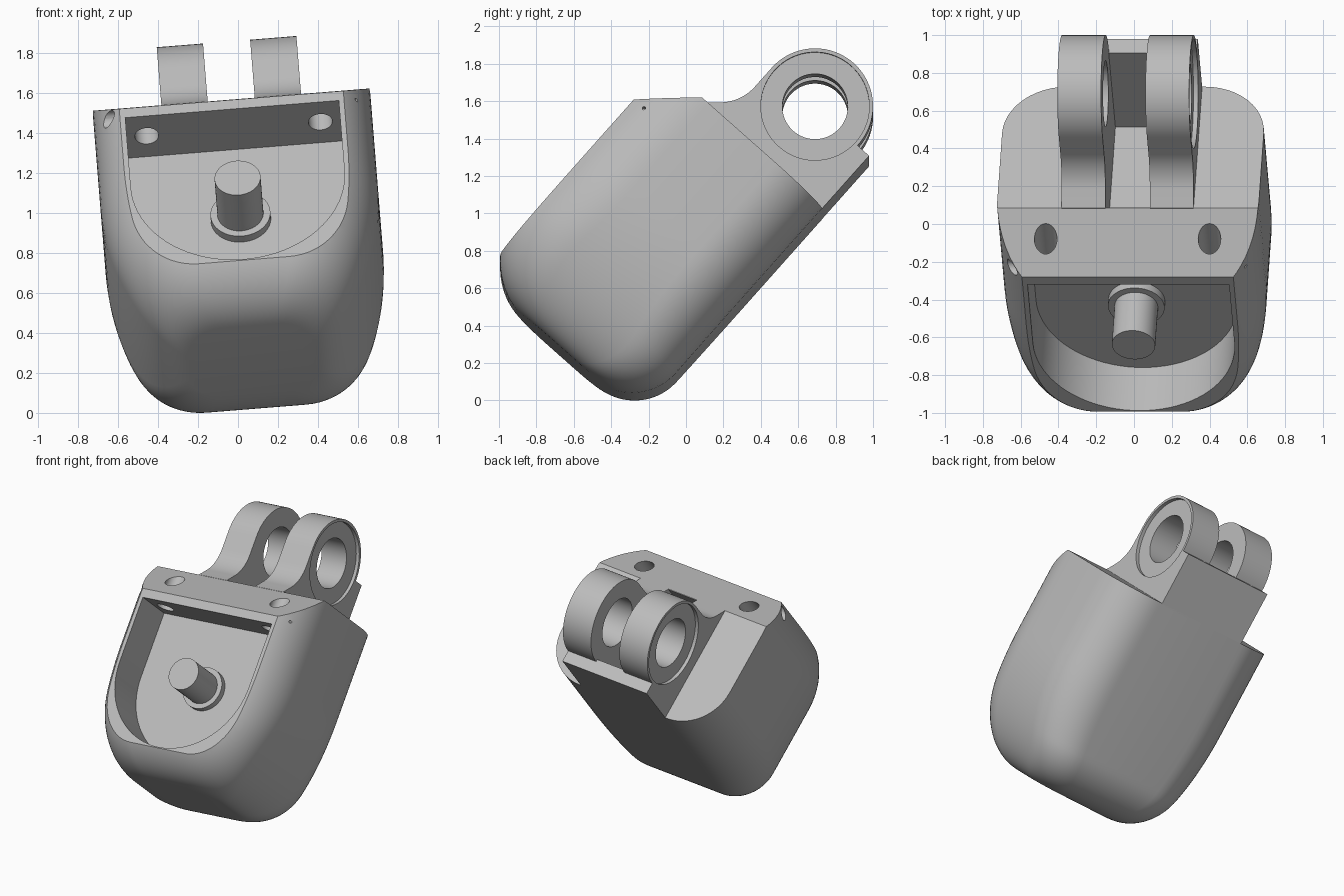
import bpy, bmesh, math
from mathutils import Matrix

if "Cube" in bpy.data.objects:
    bpy.data.objects.remove(bpy.data.objects["Cube"])

# One grey material
grey = bpy.data.materials.new("plain_grey")
grey.use_nodes = True
colour = (0.5, 0.5, 0.5, 1)
grey.diffuse_color = colour
grey.node_tree.nodes["Principled BSDF"].inputs["Base Color"].default_value = colour

# Pose of the whole part: leaning back, rolled slightly sideways
LEAN = 41.6
POSE = (Matrix.Translation((0.092, 0, 0)) @ Matrix.Rotation(math.radians(-4.6), 4, 'Y')
        @ Matrix.Rotation(math.radians(-LEAN), 4, 'X'))

BACK, FRONT, TOP, BOTTOM = -0.12, -1.25, 1.23, -0.25
RING_Y, RING_Z, RING_R = -0.513, 1.617, 0.31
FLOOR = -0.945
PLATE = -0.22


def arc(cx, cy, rx, start, end, n=16, ry=None):
    ry = rx if ry is None else ry
    angles = [math.radians(start + (end - start) * i / n) for i in range(n + 1)]
    return [(cx + rx * math.cos(t), cy + ry * math.sin(t)) for t in angles]


def make(name, bm):
    bmesh.ops.recalc_face_normals(bm, faces=bm.faces)
    mesh = bpy.data.meshes.new(name)
    bm.to_mesh(mesh)
    bm.free()
    mesh.materials.append(grey)
    obj = bpy.data.objects.new(name, mesh)
    bpy.context.collection.objects.link(obj)
    return obj


def loft(name, rings):
    bm = bmesh.new()
    loops = [[bm.verts.new(p) for p in ring] for ring in rings]
    for low, high in zip(loops, loops[1:]):
        for i in range(len(low)):
            j = (i + 1) % len(low)
            bm.faces.new((low[i], low[j], high[j], high[i]))
    bm.faces.new(loops[0])
    bm.faces.new(loops[-1])
    return make(name, bm)


def prism(name, outline, axis, lo, hi):
    place = {'x': lambda p, d: (d, p[0], p[1]),
             'y': lambda p, d: (p[0], d, p[1]),
             'z': lambda p, d: (p[0], p[1], d)}[axis]
    return loft(name, [[place(p, d) for p in outline] for d in (lo, hi)])


def box(name, y0, y1, z0, z1, half_width):
    return prism(name, [(y0, z0), (y1, z0), (y1, z1), (y0, z1)], 'x', -half_width, half_width)


def rod(name, centre, r, axis, lo, hi, n=48):
    return prism(name, arc(*centre, r, 0, 360, n)[:-1], axis, lo, hi)


def cut(target, cutter):
    cutter.hide_render = True
    mod = target.modifiers.new("cut", 'BOOLEAN')
    mod.operation, mod.solver, mod.object = 'DIFFERENCE', 'EXACT', cutter
    bpy.context.view_layer.objects.active = target
    bpy.ops.object.modifier_apply(modifier=mod.name)
    bpy.data.objects.remove(cutter)


def ease(z, start, height):
    """Quarter-ellipse rounding: 0 at the foot, 1 above the start level."""
    t = min(1, max(0, (start - z) / height))
    return math.sqrt(1 - t * t)


# Body: rounded sections that shrink towards the foot, bulging past the front plane
def section(z):
    w = 0.32 + 0.375 * ease(z, 0.6, 0.85)
    front = FRONT - 0.11 + 0.42 * (1 - ease(z, 0.25, 0.5))
    back = BACK - 0.31 * (1 - ease(z, 0.06, 0.31))
    s = w / 0.695
    fx, fy, r = 0.4 * s, 0.43 * s, 0.33 * s
    pts = (arc(w - r, back - r, r, 0, 90, 12) + arc(r - w, back - r, r, 90, 180, 12)
           + arc(fx - w, front + fy, fx, 180, 270, 16, fy)
           + arc(w - fx, front + fy, fx, 270, 360, 16, fy))
    return [(x, y, z) for x, y in pts]


STEPS = 40
body = loft("body", [section(BOTTOM + (TOP - BOTTOM) * (i / STEPS) ** 2) for i in range(STEPS + 1)])

# Flat front and sloping top front edge
cut(body, box("front_cutter", -2, FRONT, -1, 2, 1))
cut(body, prism("slope_cutter", [(-1.52, 0.745), (-0.71, 1.47), (-1.6, 1.6)], 'x', -1, 1))
# Front pocket with a half-round foot
pocket = [(-0.535, 0.925)] + arc(0, 0.455, 0.535, 180, 360, 40) + [(0.535, 0.925)]
cut(body, prism("pocket_cutter", pocket, 'y', -1.6, FLOOR))
# Notch between the hinge lugs
cut(body, box("notch_cutter", -0.975, PLATE, 1.02, 1.5, 0.118))
# Screw holes down through the pocket roof, and small cross holes
for side in (-1, 1):
    cut(body, rod("screw_cutter", (side * 0.435, -1.10), 0.06, 'z', 0.8, 1.5, 32))
cut(body, rod("cross_cutter", (-1.18, 0.985), 0.043, 'x', -0.9, -0.45, 24))
cut(body, rod("pinhole_cutter", (-1.175, 0.985), 0.009, 'x', 0.5, 0.9, 12))

# Pin and collar standing on the pocket floor
pin = rod("pin", (0, 0.455), 0.115, 'y', -1.26, FLOOR + 0.01)
collar = rod("pin_collar", (0, 0.455), 0.15, 'y', -0.99, FLOOR + 0.01)

# Hinge lugs: level root, filleted front, bored and recessed on the outer face
ROOT = TOP - 0.01
FILLET = 0.25
lug_side = ([(-0.98, ROOT), (-0.98, TOP)]
            + arc(RING_Y - RING_R - FILLET, 1.481, FILLET, LEAN - 90, 0, 14)
            + arc(RING_Y, RING_Z, RING_R, 180, 0, 40)
            + [(-0.203, 1.61), (BACK, 1.61), (BACK, ROOT)])
parts = [body, pin, collar]
for side, name in ((-1, "right_lug"), (1, "left_lug")):
    lug = prism(name, lug_side, 'x', *sorted((side * 0.118, side * 0.35)))
    cut(lug, rod("bore_cutter", (RING_Y, RING_Z), 0.175, 'x', -1, 1, 64))
    cut(lug, rod("recess_cutter", (RING_Y, RING_Z), 0.29, 'x', *sorted((side * 0.325, side * 0.6)), 64))
    parts.append(lug)

# Back plate bridging the lugs
parts.append(box("back_plate", PLATE, BACK, ROOT, 1.61, 0.118))

# Pose everything, stand it on the ground, shade
for obj in parts:
    obj.data.transform(POSE)
lowest = min(v.co.z for v in body.data.vertices)
for obj in parts:
    obj.data.transform(Matrix.Translation((0, 0, -lowest)))
    bpy.ops.object.select_all(action='DESELECT')
    obj.select_set(True)
    bpy.context.view_layer.objects.active = obj
    bpy.ops.object.shade_smooth_by_angle(angle=math.radians(30))
